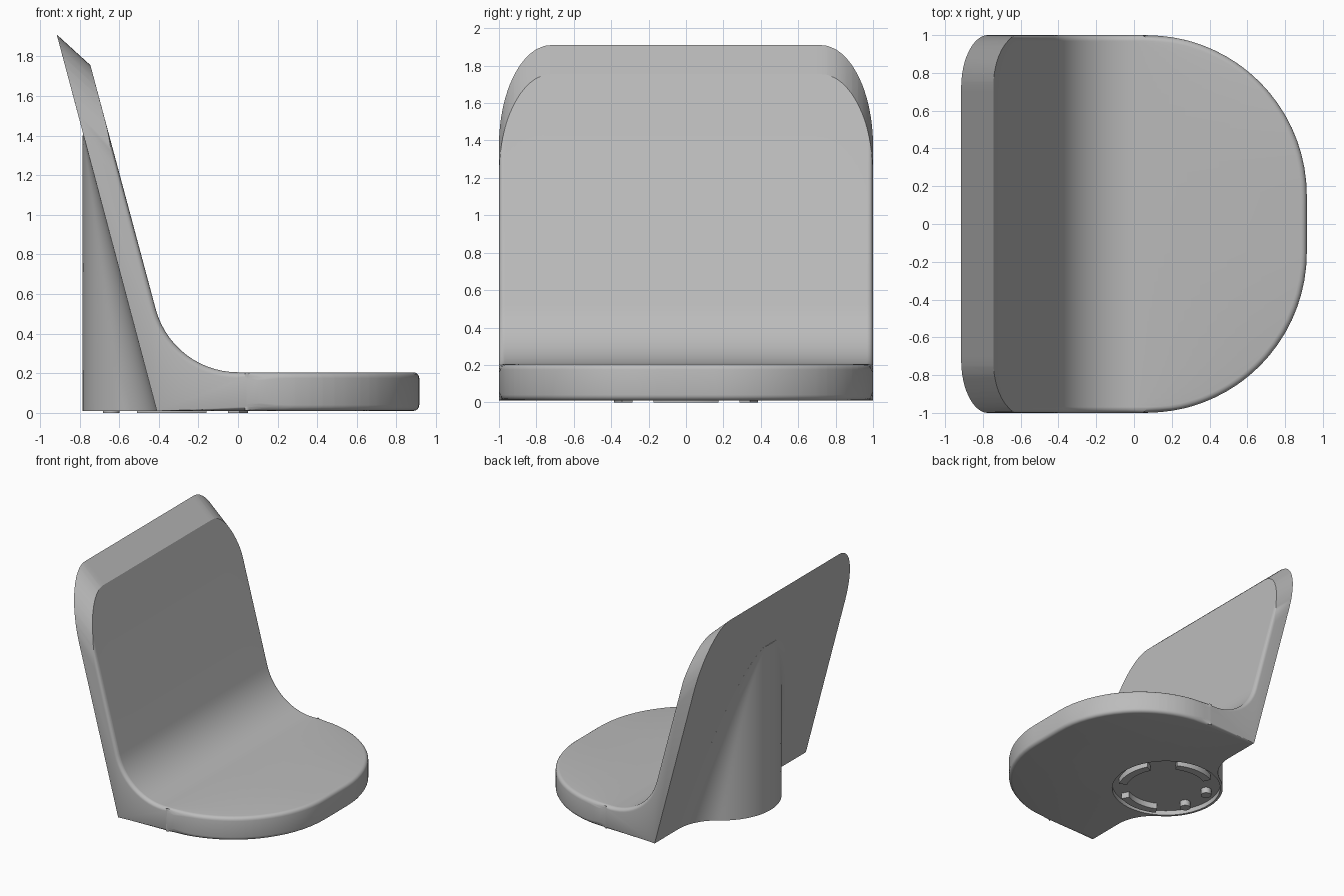
import bpy, bmesh
from math import sin, cos, pi, sqrt, atan2, radians

if "Cube" in bpy.data.objects:
    bpy.data.objects.remove(bpy.data.objects["Cube"])

grey = bpy.data.materials.new("plain_grey")
grey.use_nodes = True
grey.diffuse_color = (0.5, 0.5, 0.5, 1)
grey.node_tree.nodes["Principled BSDF"].inputs["Base Color"].default_value = (0.5, 0.5, 0.5, 1)

BOTTOM, TOP, RIM = 0.01, 0.205, 0.03
LEAN = 0.266                      # backward lean of the backrest
BACK_X, TIP_X, TIP_Z = -0.41, -0.915, 1.91
HUB_X, HUB_R, BLEND = -0.335, 0.45, 0.36


def make_object(name, bm):
    bmesh.ops.recalc_face_normals(bm, faces=bm.faces[:])
    mesh = bpy.data.meshes.new(name)
    bm.to_mesh(mesh)
    bm.free()
    ob = bpy.data.objects.new(name, mesh)
    bpy.context.collection.objects.link(ob)
    mesh.materials.append(grey)
    return ob


def loft(name, rings):
    """Skin closed rings of equal length and cap both ends."""
    bm = bmesh.new()
    rows = [[bm.verts.new(p) for p in ring] for ring in rings]
    n = len(rows[0])
    for a, b in zip(rows, rows[1:]):
        for i in range(n):
            j = (i + 1) % n
            bm.faces.new((a[i], a[j], b[j], b[i]))
    bm.faces.new(rows[0])
    bm.faces.new(rows[-1])
    bmesh.ops.remove_doubles(bm, verts=bm.verts[:], dist=1e-5)
    return make_object(name, bm)


def activate(ob):
    bpy.ops.object.select_all(action='DESELECT')
    ob.select_set(True)
    bpy.context.view_layer.objects.active = ob


def smooth(ob):
    activate(ob)
    bpy.ops.object.shade_smooth_by_angle(angle=radians(30))


# Side profile of the seat and backrest at a given width position
def front_edge(y, inset):
    across = max(0, abs(y) - 0.15)
    return 0.065 + sqrt(max(0, (0.85 - inset) ** 2 - across ** 2))


def profile(y):
    across = min(1, max(0, (abs(y) - 0.72) / 0.28))
    drop = 0.54 * (1 - sqrt(1 - across ** 2))
    quarter = [i * pi / 8 for i in range(5)]
    pts = [(BACK_X, BOTTOM)]
    pts += [(front_edge(y, RIM * (1 - sin(a))), BOTTOM + RIM * (1 - cos(a))) for a in quarter]
    pts += [(front_edge(y, RIM * (1 - cos(a))), TOP - RIM * (1 - sin(a))) for a in quarter]
    for i in range(15):           # sweep from the seat into the backrest
        a = radians(270 - 75 * i / 14)
        pts.append((0.43 * cos(a), TOP + 0.43 + 0.43 * sin(a)))
    pts += [(-0.745 + LEAN * drop, 1.755 - drop), (TIP_X + LEAN * drop, TIP_Z - drop)]

    # Round the side edges by shrinking the outermost profiles
    over = max(0, abs(y) - (1 - RIM))
    shrink = RIM - sqrt(max(0, RIM ** 2 - over ** 2))
    out = []
    for i, (x, z) in enumerate(pts):
        if 0 < i < len(pts) - 1:
            nx = nz = 0
            for p, q in ((pts[i - 1], pts[i]), (pts[i], pts[i + 1])):
                dx, dz = q[0] - p[0], q[1] - p[1]
                size = sqrt(dx * dx + dz * dz) or 1
                nx, nz = nx + dz / size, nz - dx / size
            size = sqrt(nx * nx + nz * nz) or 1
            x, z = x - shrink * nx / size, z - shrink * nz / size
        out.append((x, y, z))
    return out


half = {round(0.15 + 0.85 * sin(i * pi / 36), 3) for i in range(19)}
half |= {round(0.72 + 0.28 * sin(i * pi / 24), 3) for i in range(13)}
half |= {round(1 - RIM + RIM * sin(i * pi / 10), 3) for i in range(6)}
stations = sorted(half | {-y for y in half})
seat = loft("seat_and_backrest", [profile(y) for y in stations])


# Rear column: round hub blended into the leaning backrest
def column_ring(z):
    xp = BACK_X - LEAN * (z - BOTTOM)
    reach = HUB_X - xp + BLEND
    dy = sqrt((HUB_R + BLEND) ** 2 - reach ** 2)
    phi = atan2(dy, reach)
    blend = []
    for i in range(13):
        a = -phi * i / 12
        blend.append((xp - BLEND + BLEND * cos(a), dy + BLEND * sin(a), z))
    hub = []
    for i in range(1, 32):
        a = pi - phi + 2 * phi * i / 32
        hub.append((HUB_X + HUB_R * cos(a), HUB_R * sin(a), z))
    mirrored = [(x, -y, h) for x, y, h in reversed(blend)]
    return [(xp + 0.05, dy, z)] + blend + hub + mirrored + [(xp + 0.05, -dy, z)]


column = loft("rear_column", [column_ring(BOTTOM + 1.39 * i / 30) for i in range(31)])


# Shallow round socket under the hub
def disc(name, x, y, radius, z0, z1, sides=64):
    ring = [(x + radius * cos(2 * pi * i / sides), y + radius * sin(2 * pi * i / sides))
            for i in range(sides)]
    return loft(name, [[(px, py, z) for px, py in ring] for z in (z0, z1)])


cutter = disc("socket_cutter", HUB_X, 0, 0.43, -0.05, 0.05)
cutter.hide_render = True
for ob in (seat, column):
    mod = ob.modifiers.new("socket", 'BOOLEAN')
    mod.operation = 'DIFFERENCE'
    mod.solver = 'EXACT'
    mod.object = cutter
    activate(ob)
    bpy.ops.object.modifier_apply(modifier=mod.name)
    smooth(ob)
bpy.data.objects.remove(cutter)


# Curved locating ribs and two pegs inside the socket
def rib(name, heading):
    rings = []
    for i in range(13):
        a = radians(heading - 27 + 54 * i / 12)
        rings.append([(HUB_X + r * cos(a), r * sin(a), z)
                      for r, z in ((0.32, 0), (0.385, 0), (0.385, 0.06), (0.32, 0.06))])
    smooth(loft(name, rings))


for name, heading in (("front_rib", 0), ("left_rib", 90), ("right_rib", -90)):
    rib(name, heading)
for name, side in (("left_peg", 1), ("right_peg", -1)):
    smooth(disc(name, -0.64, 0.13 * side, 0.042, 0, 0.06, 24))
